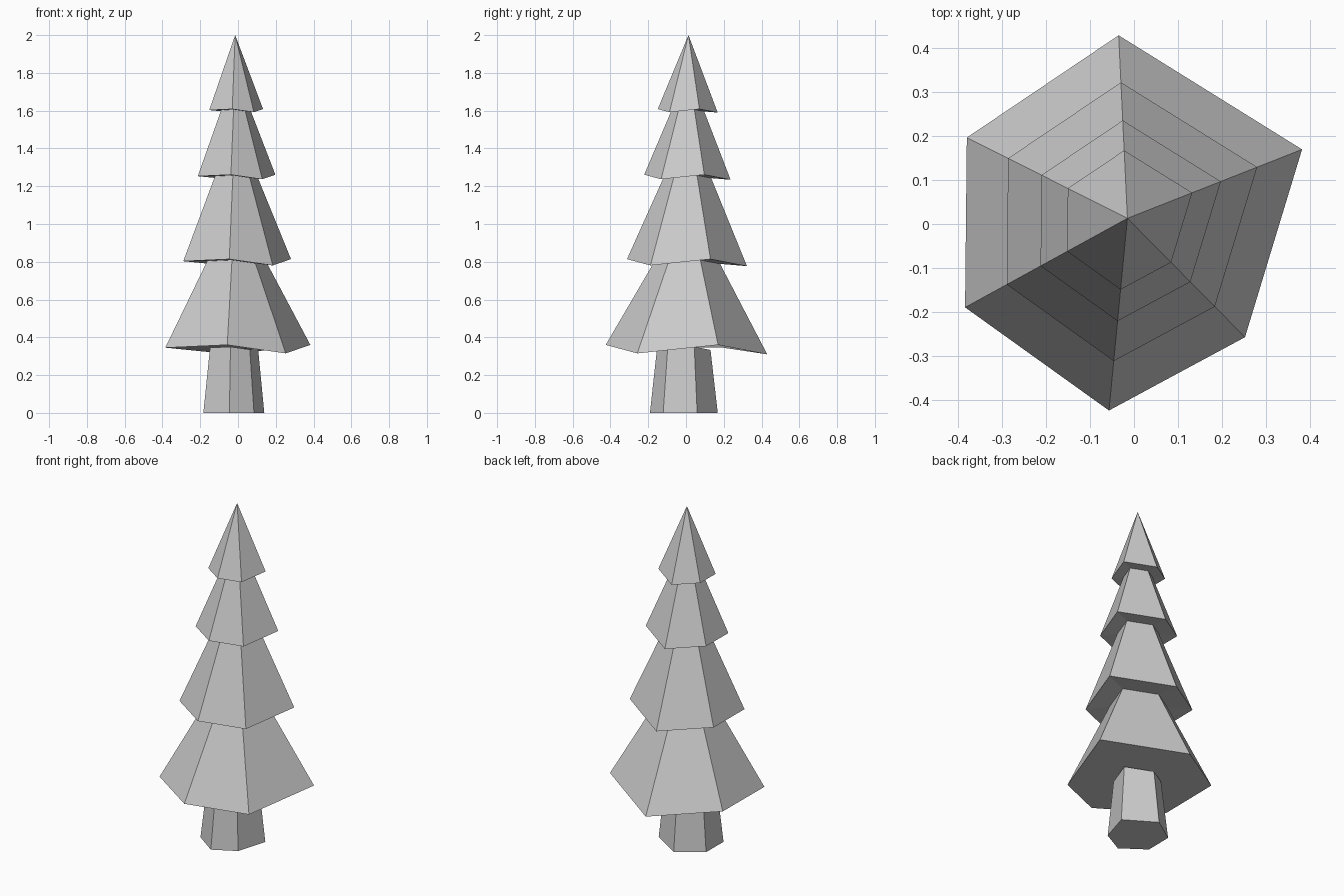
import bpy, bmesh

if "Cube" in bpy.data.objects:
    bpy.data.objects.remove(bpy.data.objects["Cube"])

# irregular six-sided outline shared by every ring: x, y, droop
OUTLINE = [(-0.042, -0.438, 0.015), (0.268, -0.271, -0.03), (0.398, 0.157, 0.015),
           (-0.02, 0.417, -0.035), (-0.366, 0.184, 0.0), (-0.37, -0.203, 0.0)]
AXIS = (-0.015, 0.013)


def stack(name, rings, tip=None):
    """Skin a stack of rings (centre, scale, z, droop factor), closing both ends."""
    bm = bmesh.new()
    loops = [[bm.verts.new((c[0] + s * x, c[1] + s * y, z + d * s * dz))
              for x, y, dz in OUTLINE] for c, s, z, d in rings]
    n = len(OUTLINE)
    for a, b in zip(loops, loops[1:]):
        for i in range(n):
            j = (i + 1) % n
            bm.faces.new((a[i], a[j], b[j], b[i]))
    bm.faces.new(loops[0][::-1])
    if tip:
        t = bm.verts.new(tip)
        for i in range(n):
            bm.faces.new((loops[-1][i], loops[-1][(i + 1) % n], t))
    else:
        bm.faces.new(loops[-1])
    bmesh.ops.recalc_face_normals(bm, faces=bm.faces[:])
    me = bpy.data.meshes.new(name)
    bm.to_mesh(me)
    bm.free()
    ob = bpy.data.objects.new(name, me)
    bpy.context.collection.objects.link(ob)
    return ob


# tapered trunk with a flat foot
stack("trunk", [((-0.028, -0.007), 0.42, 0.0, 0), ((-0.026, -0.008), 0.33, 0.345, 1)])

# four foliage tiers: each flares out, then narrows up under the next one
tiers = [(1.0, 0.345), (0.743, 0.803), (0.535, 1.253), (0.371, 1.603)]
rings = []
for k, (s, z) in enumerate(tiers):
    if k:
        rings.append((AXIS, s * 0.54, z, 1))
    rings.append((AXIS, s, z, 1))
stack("foliage", rings, tip=(*AXIS, 2.0))
